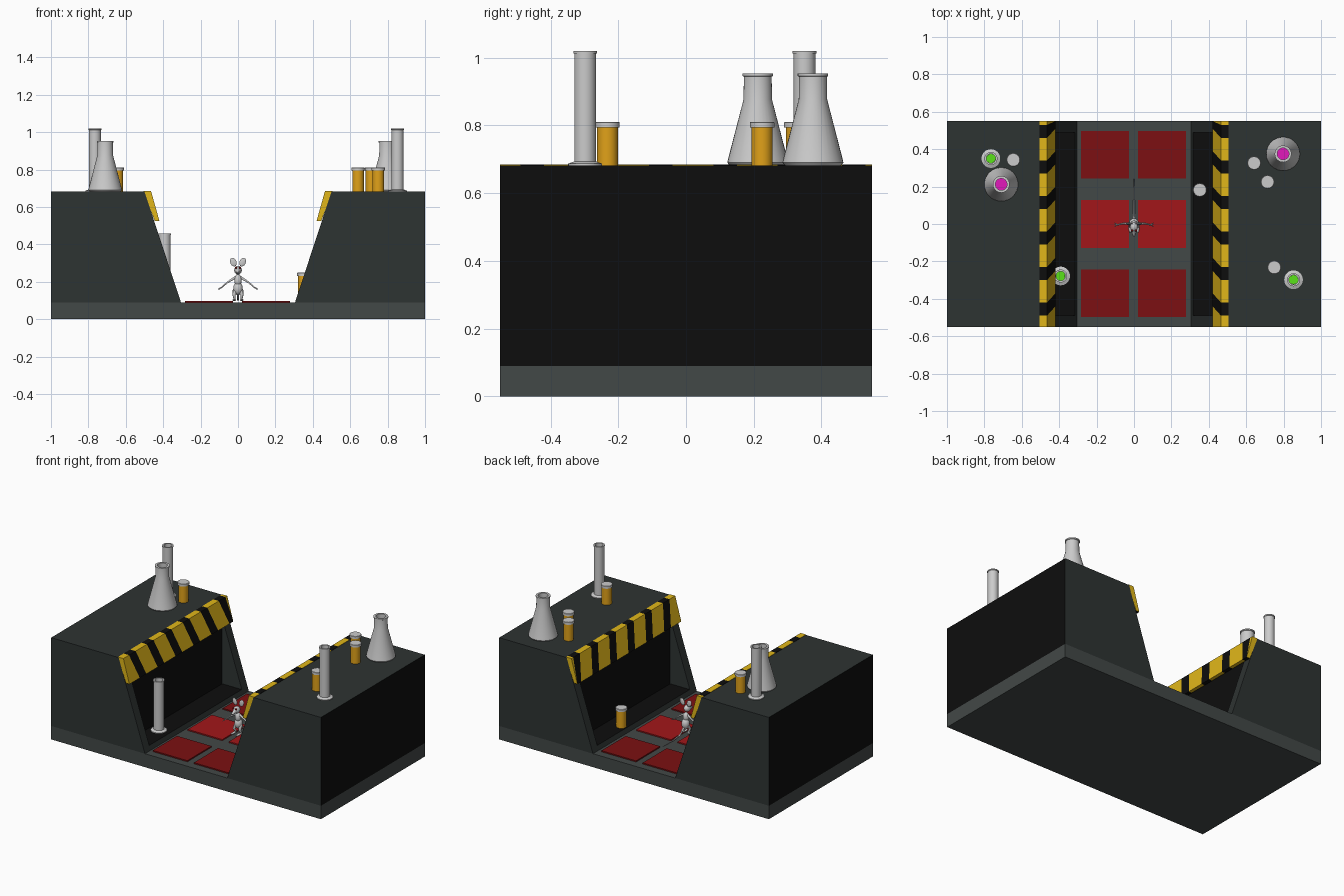
import bpy, bmesh
from math import pi, cos, sin
from mathutils import Vector, Matrix

if "Cube" in bpy.data.objects:
    bpy.data.objects.remove(bpy.data.objects["Cube"])


def mat(name, r, g, b):
    m = bpy.data.materials.new(name)
    m.diffuse_color = (r, g, b, 1)
    m.use_nodes = True
    m.node_tree.nodes["Principled BSDF"].inputs["Base Color"].default_value = m.diffuse_color
    return m


SLAB = mat("slab_grey", 0.055, 0.065, 0.063)
DARK = mat("dark_grey", 0.027, 0.033, 0.032)
BLACK = mat("black", 0.004, 0.004, 0.004)
YELLOW = mat("yellow", 0.75, 0.47, 0.01)
RED = mat("red", 0.2, 0.005, 0.006)
BRIGHT = mat("bright_red", 0.36, 0.008, 0.01)
ORANGE = mat("orange", 0.75, 0.36, 0.01)
GREEN = mat("green", 0.1, 0.75, 0.01)
PINK = mat("pink", 0.75, 0.01, 0.5)


def finish(name, bm, mats=(), smooth=False):
    bmesh.ops.recalc_face_normals(bm, faces=bm.faces)
    me = bpy.data.meshes.new(name)
    bm.to_mesh(me)
    bm.free()
    ob = bpy.data.objects.new(name, me)
    bpy.context.collection.objects.link(ob)
    for m in mats:
        me.materials.append(m)
    if smooth:
        bpy.ops.object.select_all(action='DESELECT')
        ob.select_set(True)
        bpy.context.view_layer.objects.active = ob
        bpy.ops.object.shade_smooth_by_angle(angle=0.7)
    return ob


def prism(bm, prof, y0, y1, skew=(0,) * 8, mi=0):
    """Extrude an xz profile along y, each corner shifted by its skew."""
    a, b = ([bm.verts.new((x, min(.55, max(-.55, y + s)), z)) for (x, z), s in zip(prof, skew)]
            for y in (y0, y1))
    n = len(prof)
    faces = [bm.faces.new(a), bm.faces.new(b[::-1])]
    faces += [bm.faces.new((a[i], b[i], b[(i + 1) % n], a[(i + 1) % n])) for i in range(n)]
    for f in faces:
        f.material_index = mi


def box(name, x0, x1, y0, y1, z0, z1, m=None):
    bm = bmesh.new()
    prism(bm, [(x0, z0), (x1, z0), (x1, z1), (x0, z1)], y0, y1)
    return finish(name, bm, [m] if m else [])


def lathe(name, prof, loc, m=None, n=32):
    """Spin an (r, z) profile about z; r = 0 closes the end."""
    bm = bmesh.new()
    vs = [bm.verts.new((r, 0, z)) for r, z in prof]
    es = [bm.edges.new(p) for p in zip(vs, vs[1:])]
    bmesh.ops.spin(bm, geom=vs + es, cent=(0, 0, 0), axis=(0, 0, 1), angle=2 * pi, steps=n)
    bmesh.ops.remove_doubles(bm, verts=bm.verts, dist=1e-5)
    bmesh.ops.translate(bm, verts=bm.verts, vec=loc)
    return finish(name, bm, [m] if m else [], True)


# floor slab and tiles
box("floor_slab", -1, 1, -.55, .55, 0, .09, SLAB)
for x in (-.155, .15):
    for y in (-.37, 0, .37):
        box("floor_tile", x - .128, x + .128, y - .128, y + .128, .085, .098,
            RED if y else BRIGHT)

# sloped side blocks with a recess, and hazard bars along their top edges
for s in (-1, 1):
    bm = bmesh.new()
    prism(bm, [(s * 1, .09), (s * .305, .09), (s * .5, .682), (s * 1, .682)], -.55, .55)
    block = finish("side_block", bm, [DARK, BLACK])
    x0, x1 = sorted((s * .46, s * .2))
    cutter = box("recess_cutter", x0, x1, -.49, .49, .12, .62)
    cutter.hide_render = True
    mod = block.modifiers.new("recess", 'BOOLEAN')
    mod.object = cutter
    mod.solver = 'EXACT'
    dg = bpy.context.evaluated_depsgraph_get()
    block.data = bpy.data.meshes.new_from_object(block.evaluated_get(dg))
    block.modifiers.clear()
    bpy.data.objects.remove(cutter)
    for p in block.data.polygons:
        c = p.center
        outer = abs(c.x) > .99
        inner = abs(abs(c.x) - .46) < .002 and abs(p.normal.x) > .99
        floor = abs(c.z - .12) < .002 and p.normal.z > .9
        p.material_index = 1 if outer or inner or floor else 0

    bar = [(s * .505, .685), (s * .465, .685), (s * .42, .525), (s * .445, .525)]
    bm = bmesh.new()
    y = -.55 - .06
    while y < .55:
        skew = (0, 0, .05, .05)
        if y + .12 + .05 > -.55:
            prism(bm, bar, y, min(y + .12, .55), skew, 0)
        if y + .12 < .55:
            prism(bm, bar, y + .12, y + .19, skew, 1)
        y += .19
    bmesh.ops.dissolve_degenerate(bm, dist=1e-5, edges=bm.edges)
    finish("hazard_bar", bm, [YELLOW, BLACK])

# conical flasks
for x, y in ((-.71, .212), (.797, .375)):
    loc = (x, y, .682)
    lathe("flask", [(0, 0), (.083, 0), (.09, .008), (.088, .018), (.042, .195), (.041, .262),
                    (.045, .264), (.045, .272), (.031, .272), (.031, .195), (.077, .02), (0, .02)], loc)
    lathe("flask_liquid", [(0, .022), (.075, .022), (.053, .11), (0, .11)], loc, PINK)

# test tubes on round feet
for x, y, z in ((-.765, .35, .682), (.853, -.298, .682), (-.392, -.278, .12)):
    loc = (x, y, z)
    lathe("test_tube", [(0, 0), (.05, 0), (.05, .005), (.032, .012), (.032, .33), (.035, .331),
                        (.035, .338), (.025, .338), (.025, .015), (0, .015)], loc)
    lathe("tube_liquid", [(0, .017), (.0245, .017), (.0245, .2), (0, .2)], loc, GREEN)

# capped pill pots
for x, y, z in ((-.645, .343, .682), (.642, .326, .682), (.714, .225, .682),
                (.75, -.232, .682), (.352, .182, .12)):
    loc = (x, y, z)
    lathe("pot", [(0, 0), (.031, 0), (.031, .114), (0, .114)], loc, ORANGE)
    lathe("pot_cap", [(0, .112), (.036, .112), (.036, .127), (.034, .129), (0, .129)], loc)


# upright mouse
def ball(name, c, r, m=None, tilt=0):
    bm = bmesh.new()
    mtx = Matrix.Translation(c) @ Matrix.Rotation(tilt, 4, 'Y') @ Matrix.Diagonal((*r, 1))
    bmesh.ops.create_uvsphere(bm, u_segments=14, v_segments=9, radius=1, matrix=mtx)
    finish(name, bm, [m] if m else [], True)


def limb(name, pts):
    """Tapered tube through (x, y, z, radius) points."""
    cu = bpy.data.curves.new(name, 'CURVE')
    cu.dimensions = '3D'
    cu.bevel_depth = 1
    cu.bevel_resolution = 1
    cu.use_fill_caps = True
    sp = cu.splines.new('POLY')
    sp.points.add(len(pts) - 1)
    for p, (x, y, z, r) in zip(sp.points, pts):
        p.co = (x, y, z, 1)
        p.radius = r
    ob = bpy.data.objects.new(name, cu)
    bpy.context.collection.objects.link(ob)


ball("mouse_belly", (0, .005, .165), (.026, .026, .036))
ball("mouse_chest", (0, 0, .208), (.02, .019, .032))
ball("mouse_head", (0, -.015, .262), (.021, .027, .023))
limb("mouse_snout", [(0, -.03, .26, .016), (0, -.055, .252, .009), (0, -.068, .25, .004)])
limb("mouse_tail", [(0, .025, .145, .007), (0, .06, .112, .005), (0, .13, .102, .004), (0, .24, .104, .0015)])
for s in (-1, 1):
    ball("mouse_ear", (s * .025, .002, .305), (.017, .005, .024), None, s * .4)
    ball("mouse_eye", (s * .01, -.035, .275), (.006, .006, .006), RED)
    limb("mouse_arm", [(s * .012, 0, .225, .008), (s * .055, .003, .198, .005), (s * .088, -.004, .17, .004)])
    for k in (-1, 0, 1):
        limb("mouse_finger", [(s * .086, -.004, .171, .003), (s * .105, -.004 + k * .01, .16 + k * .004, .0015)])
    limb("mouse_leg", [(s * .015, .005, .155, .014), (s * .021, -.012, .13, .009), (s * .018, .006, .105, .006)])
    ball("mouse_foot", (s * .02, -.018, .103), (.009, .03, .006))
